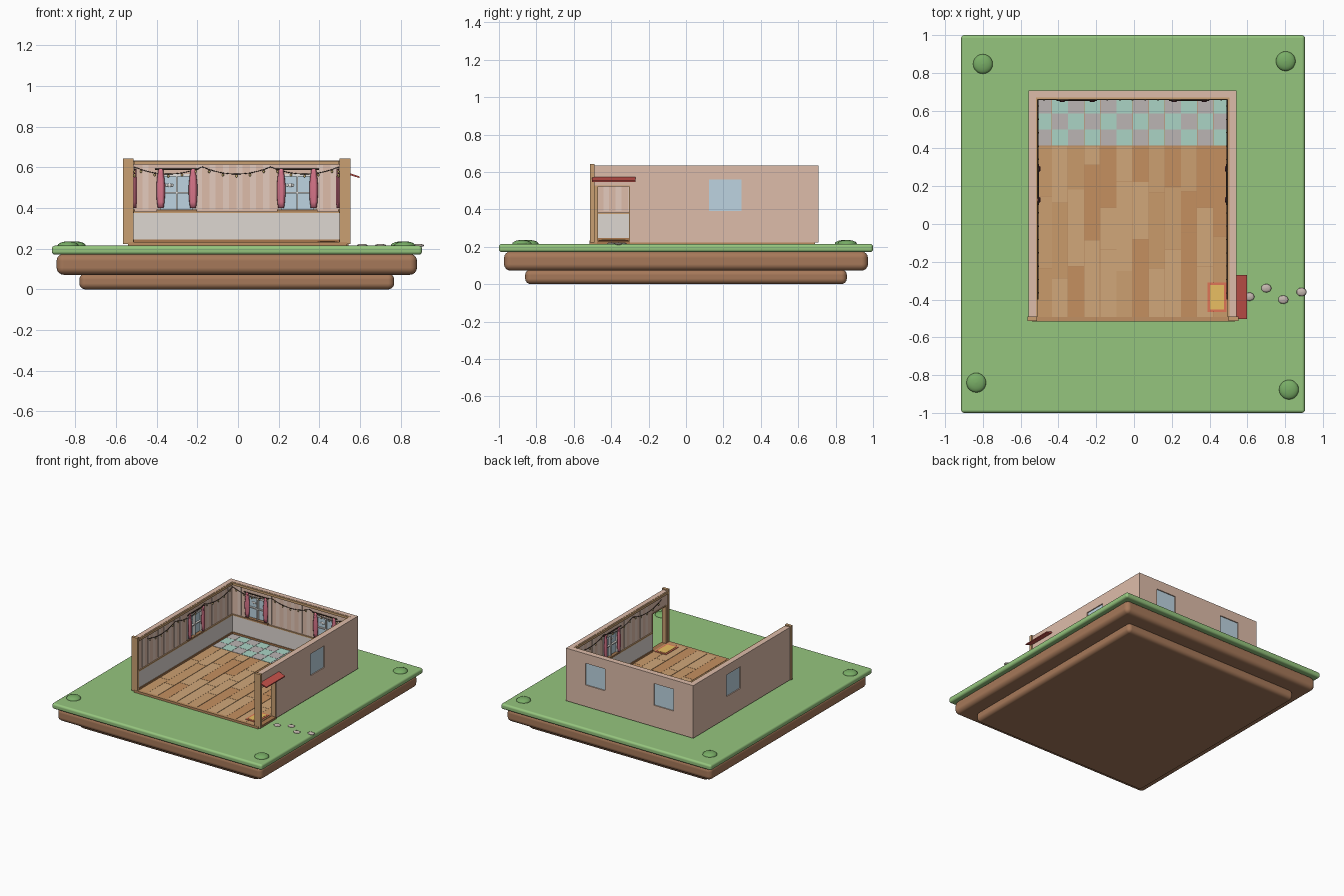
import bpy, math, random
from mathutils import Vector

if "Cube" in bpy.data.objects:
    bpy.data.objects.remove(bpy.data.objects["Cube"])

random.seed(4)
MATS = {}

def mat(hexcol):
    if hexcol not in MATS:
        m = bpy.data.materials.new("paint_" + hexcol)
        rgb = [(int(hexcol[i:i + 2], 16) / 255) ** 2.2 for i in (0, 2, 4)]
        m.diffuse_color = (*rgb, 1)
        m.use_nodes = True
        m.node_tree.nodes["Principled BSDF"].inputs["Base Color"].default_value = m.diffuse_color
        MATS[hexcol] = m
    return MATS[hexcol]

GRASS, SOIL, WALL, WOOD, DARK = "94C47D", "A5785A", "DDBBA8", "C99F72", "4A3A32"
WAINSCOT, STRIPE, GLASS, WHITE = "DDD6D0", "E4CABC", "BCD3E0", "E6E4E0"
PINK, RED, YELLOW, STONE, BULB = "D67488", "C4534C", "E9BD62", "C3B6AE", "F2D58A"

def mesh_obj(name, verts, faces, col, smooth=False):
    me = bpy.data.meshes.new(name)
    me.from_pydata(verts, [], faces)
    me.polygons.foreach_set("use_smooth", [smooth] * len(faces))
    me.materials.append(mat(col))
    ob = bpy.data.objects.new(name, me)
    bpy.context.collection.objects.link(ob)
    return ob

def box(name, x, y, z, col, bevel=0, segs=4):
    v = [(a, b, c) for a in sorted(x) for b in sorted(y) for c in sorted(z)]
    f = [(0, 1, 3, 2), (4, 6, 7, 5), (0, 4, 5, 1), (2, 3, 7, 6), (0, 2, 6, 4), (1, 5, 7, 3)]
    ob = mesh_obj(name, v, f, col, bevel > 0)
    if bevel:
        b = ob.modifiers.new("bevel", 'BEVEL')
        b.width, b.segments = bevel, segs
        b.harden_normals = True
    return ob

def ball(name, loc, scale, col, seg=20, rings=10):
    v, f = [], []
    for i in range(rings + 1):
        t = math.pi * i / rings
        for j in range(seg):
            a = 2 * math.pi * j / seg
            v.append((loc[0] + scale[0] * math.sin(t) * math.cos(a),
                      loc[1] + scale[1] * math.sin(t) * math.sin(a),
                      loc[2] - scale[2] * math.cos(t)))
    for i in range(rings):
        for j in range(seg):
            k = (j + 1) % seg
            q = [i * seg + j, i * seg + k, (i + 1) * seg + k, (i + 1) * seg + j]
            if i == 0:
                q = [j, (i + 1) * seg + k, (i + 1) * seg + j]
            elif i == rings - 1:
                q = q[:3]
            f.append(q)
    return mesh_obj(name, v, f, col, True)

def wire(name, pts, r, col):
    cu = bpy.data.curves.new(name, 'CURVE')
    cu.dimensions, cu.bevel_depth, cu.bevel_resolution = '3D', r, 1
    cu.use_fill_caps = True
    s = cu.splines.new('POLY')
    s.points.add(len(pts) - 1)
    for p, c in zip(s.points, pts):
        p.co = (*c, 1)
    cu.materials.append(mat(col))
    ob = bpy.data.objects.new(name, cu)
    bpy.context.collection.objects.link(ob)

# island base: two soil layers, grass on top
box("soil_lower", (-.78, .768), (-.86, .86), (0, .078), SOIL, .03)
box("soil_upper", (-.892, .88), (-.973, .973), (.072, .175), SOIL, .035)
box("grass", (-.915, .905), (-1, 1), (.171, .215), GRASS, .016)
for x, y in ((-.80, .847), (.803, .862), (-.835, -.84), (.82, -.877)):
    ball("bush", (x, y, .215), (.052, .052, .021), "78AC66")
for x, y in ((.61, -.385), (.70, -.34), (.79, -.40), (.887, -.36)):
    ball("stepping_stone", (x, y, .216), (.028, .023, .008), STONE, 9, 6)

# floor slab, planks and tiles
FZ = .232
box("floor_slab", (-.54, .535), (-.515, .69), (.213, .226), "B98A60")
box("front_sill", (-.54, .535), (-.515, -.492), (.213, FZ), "BE8F63")
step = 1.025 / 12
for c in range(12):
    x0 = -.52 + c * step
    gap = .003 if c % 2 else .0008
    y = -.492
    while y < .41:
        y2 = y + random.uniform(.2, .45)
        if y2 > .33:
            y2 = .413
        box("plank", (x0 + .0005, x0 + step - gap), (y, y2 - .002), (.22, FZ),
            random.choice(("C99A6B", "C48F60", "D0A679", "CB9E70")))
        y = y2
    for r in range(3):
        box("tile", (x0 + .001, x0 + step - .001), (.415 + r * .0853, .499 + r * .0853), (.22, FZ),
            "A9D3C4" if (c + r) % 2 else "B9B3B2")

# walls work in (along, depth into room, height)
def to_world(w, u, d, z):
    return {"back": (u, .67 - d, z), "left": (-.52 + d, u, z), "right": (.505 - d, u, z)}[w]

def wbox(name, w, u, d, z, col):
    a, b = to_world(w, u[0], d[0], z[0]), to_world(w, u[1], d[1], z[1])
    return box(w + "_" + name, (a[0], b[0]), (a[1], b[1]), (a[2], b[2]), col)

D0, TOP, BOT, SZ, HZ = -.038, .634, .222, .39, .56

def curtain(w, u):
    prof = [(.40, .013), (.43, .017), (.47, .0195), (.51, .0195), (.55, .016), (.578, .012), (.592, .011)]
    n = 24
    v, f = [], []
    for z, r in prof:
        for j in range(n):
            a = 2 * math.pi * j / n
            k = r * (1 + .1 * math.cos(6 * a))
            v.append(to_world(w, u + k * math.cos(a), .014 + .55 * k * math.sin(a), z))
    for i in range(len(prof) - 1):
        for j in range(n):
            k = (j + 1) % n
            f.append((i * n + j, i * n + k, (i + 1) * n + k, (i + 1) * n + j))
    f += [tuple(range(n))[::-1], tuple(range((len(prof) - 1) * n, len(prof) * n))]
    mesh_obj(w + "_curtain", v, f, PINK, True)

def window(w, a, b):
    m, zm = (a + b) / 2, (SZ + HZ) / 2
    wbox("wall_below_window", w, (a, b), (D0, 0), (BOT, SZ), WALL)
    wbox("wall_above_window", w, (a, b), (D0, 0), (HZ, TOP), WALL)
    wbox("glass", w, (a, b), (-.03, -.012), (SZ, HZ), GLASS)
    for u in ((a - .008, a + .008), (b - .008, b + .008)):
        wbox("frame_side", w, u, (-.012, .005), (SZ, HZ), WHITE)
    wbox("frame_top", w, (a - .008, b + .008), (-.012, .005), (HZ - .006, HZ + .008), WHITE)
    wbox("mullion_upright", w, (m - .004, m + .004), (-.012, .002), (SZ, HZ), WHITE)
    wbox("mullion_cross", w, (a, b), (-.012, .002), (zm - .004, zm + .004), WHITE)
    wbox("window_sill", w, (a - .015, b + .015), (-.012, .014), (SZ - .008, SZ + .003), "9A7250")
    for du, r in ((-.014, .008), (0, .011), (.013, .007)):
        c = to_world(w, m - .035 + du, -.012, .512)
        s = (r, .003, r * .8) if w == "back" else (.003, r, r * .8)
        ball(w + "_cloud", c, s, WHITE, 10, 6)
    curtain(w, a + .006)
    curtain(w, b - .004)
    wire(w + "_curtain_rod", [to_world(w, a - .022, .014, .59), to_world(w, b + .022, .014, .59)], .004, DARK)

WALLS = {
    "back": ((-.558, .543), [(-.386, -.217), (.206, .376)], (-.52, .505)),
    "left": ((-.492, .67), [(.122, .296)], (-.492, .67)),
    "right": ((-.30, .67), [(.122, .296)], (-.30, .67)),
}
for w, (outer, wins, inner) in WALLS.items():
    edges = [outer[0]] + [e for ab in wins for e in ab] + [outer[1]]
    for a, b in zip(edges[::2], edges[1::2]):
        wbox("wall", w, (a, b), (D0, 0), (BOT, TOP), WALL)
    for a, b in wins:
        window(w, a, b)
    wbox("wainscot", w, inner, (0, .004), (.24, .376), WAINSCOT)
    wbox("chair_rail", w, inner, (0, .009), (.375, .384), WOOD)
    wbox("baseboard", w, inner, (0, .009), (.226, .246), "A87850")
    # wallpaper stripes between the windows
    u = inner[0] + .05
    while u + .03 < inner[1]:
        if all(u + .03 < a - .01 or u > b + .01 for a, b in wins):
            wbox("wallpaper_stripe", w, (u, u + .03), (0, .002), (.392, .612), STRIPE)
        u += .066
    crown = (-.492, inner[1]) if w == "right" else inner
    wbox("crown_trim", w, crown, (0, .01), (.614, .632), WOOD)

# doorway in the right wall with awning and mat
wbox("door_lintel", "right", (-.492, -.30), (D0, 0), (.528, TOP), WALL)
wbox("door_front_jamb", "right", (-.492, -.476), (D0, 0), (BOT, .528), WOOD)
wbox("door_step", "right", (-.476, -.30), (D0, 0), (.215, .23), "A87850")
for u in (-.476, -.306):
    wbox("door_trim", "right", (u, u + .006), (D0 + .004, .004), (.23, .528), WOOD)
wbox("door_trim_top", "right", (-.476, -.30), (D0 + .004, .004), (.522, .53), WOOD)
prof = [(.540, .575), (.598, .555), (.598, .547), (.540, .565)]
v = [(x, y, z) for y in (-.503, -.27) for x, z in prof]
mesh_obj("awning", v, [(0, 1, 2, 3)[::-1], (4, 5, 6, 7)] + [(i, (i + 1) % 4, (i + 1) % 4 + 4, i + 4) for i in range(4)], RED)
box("mat_border", (.39, .49), (-.465, -.31), (FZ, .236), "DE7458")
box("mat_centre", (.403, .477), (-.452, -.323), (FZ, .238), YELLOW)

# front corner posts
for x0, x1 in ((-.565, -.513), (.50, .552)):
    box("front_post", (x0, x1), (-.513, -.49), (.222, .643), WOOD)

# string lights in swags along the three walls
SWAGS = {"back": (-.51, .495, 3), "left": (-.40, .66, 3), "right": (-.40, .66, 3)}
for w, (a, b, n) in SWAGS.items():
    pts = []
    for i in range(n * 12 + 1):
        t = (i / 12) % 1
        pts.append(to_world(w, a + (b - a) * i / (n * 12), .012, .602 - .14 * t * (1 - t)))
    wire(w + "_light_string", pts, .002, DARK)
    for i in range(n * 5):
        s = (i + .5) / (n * 5)
        t = (s * n) % 1
        p = Vector(to_world(w, a + (b - a) * s, .012, .602 - .14 * t * (1 - t)))
        ball(w + "_bulb_cap", p - Vector((0, 0, .003)), (.004, .004, .004), DARK, 8, 4)
        ball(w + "_bulb", p - Vector((0, 0, .010)), (.0055, .0055, .007), BULB, 10, 6)
